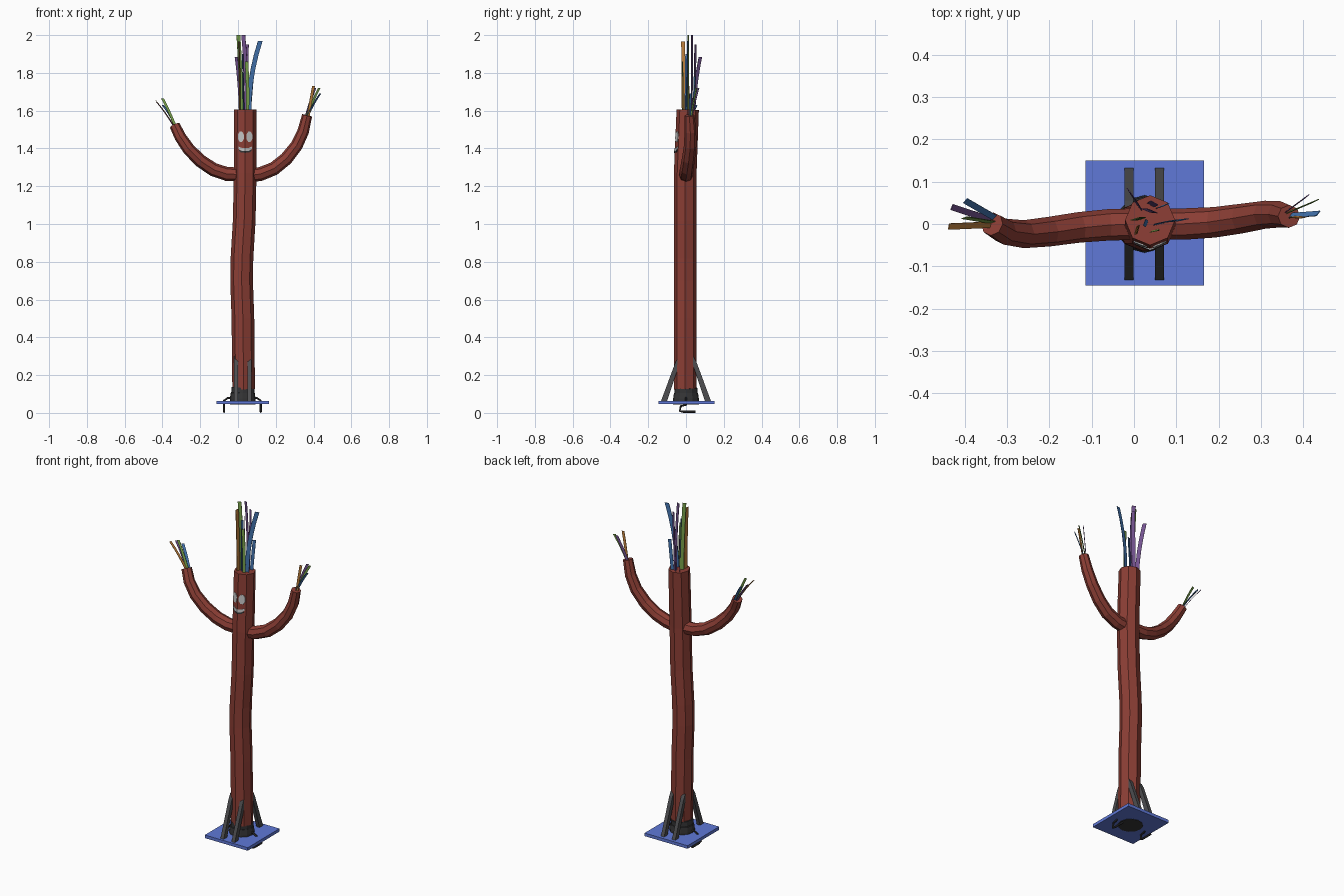
import bpy, bmesh, math
from mathutils import Vector

if "Cube" in bpy.data.objects:
    bpy.data.objects.remove(bpy.data.objects["Cube"])


def mat(name, r, g, b):
    m = bpy.data.materials.new(name)
    m.diffuse_color = (r, g, b, 1)
    m.use_nodes = True
    m.node_tree.nodes["Principled BSDF"].inputs["Base Color"].default_value = m.diffuse_color
    return m


RED = mat("red fabric", 0.26, 0.048, 0.035)
BLUE = mat("base blue", 0.115, 0.19, 0.68)
GREY = mat("strut grey", 0.075, 0.075, 0.08)
DARK = mat("fan dark grey", 0.035, 0.035, 0.037)
WHITE = mat("face white", 0.55, 0.55, 0.55)
GREEN = mat("streamer green", 0.19, 0.36, 0.07)
PURPLE = mat("streamer purple", 0.17, 0.085, 0.27)
SKY = mat("streamer blue", 0.055, 0.17, 0.42)
ORANGE = mat("streamer orange", 0.50, 0.21, 0.045)


def make(name, verts, faces, m):
    me = bpy.data.meshes.new(name)
    me.from_pydata([tuple(v) for v in verts], [], faces)
    bm = bmesh.new()
    bm.from_mesh(me)
    bmesh.ops.recalc_face_normals(bm, faces=bm.faces)
    bm.to_mesh(me)
    bm.free()
    me.materials.append(m)
    ob = bpy.data.objects.new(name, me)
    bpy.context.collection.objects.link(ob)
    return ob


def tube(name, path, radii, m, sides=8, ref=(0, -1, 0)):
    """Capped faceted tube along a path; a vertex line points along ref."""
    pts = [Vector(p) for p in path]
    n = len(pts)
    verts, faces = [], []
    for i, p in enumerate(pts):
        t = Vector()
        if i > 0:
            t += (p - pts[i - 1]).normalized()
        if i < n - 1:
            t += (pts[i + 1] - p).normalized()
        t.normalize()
        u = Vector(ref)
        u = (u - t * u.dot(t)).normalized()
        v = t.cross(u)
        for k in range(sides):
            a = 2 * math.pi * k / sides
            verts.append(p + (u * math.cos(a) + v * math.sin(a)) * radii[i])
    for i in range(n - 1):
        for k in range(sides):
            a, b = i * sides + k, i * sides + (k + 1) % sides
            faces.append((a, b, b + sides, a + sides))
    faces.append(tuple(range(sides)))
    faces.append(tuple(range((n - 1) * sides, n * sides)))
    return make(name, verts, faces, m)


def box(name, lo, hi, m):
    (x0, y0, z0), (x1, y1, z1) = lo, hi
    prism(name, [(x0, y0, z0), (x1, y0, z0), (x1, y1, z0), (x0, y1, z0)], (0, 0, z1 - z0), m)


def prism(name, outline, offset, m):
    n = len(outline)
    a = [Vector(p) for p in outline]
    b = [p + Vector(offset) for p in a]
    faces = [tuple(range(n)), tuple(range(n, 2 * n))]
    faces += [(i, (i + 1) % n, n + (i + 1) % n, n + i) for i in range(n)]
    return make(name, a + b, faces, m)


def ribbon(name, base, tip, bend, angle, width, m, steps=5):
    """Thin curved strip; bend moves the middle point, angle turns its width."""
    p0, p2 = Vector(base), Vector(tip)
    p1 = (p0 + p2) / 2 + Vector(bend)
    side = Vector((math.cos(angle), math.sin(angle), 0)) * width / 2
    thick = Vector((-math.sin(angle), math.cos(angle), 0)) * 0.001
    verts, faces = [], []
    for i in range(steps + 1):
        t = i / steps
        c = p0 * (1 - t) ** 2 + p1 * 2 * t * (1 - t) + p2 * t * t
        verts += [c - side - thick, c + side - thick, c + side + thick, c - side + thick]
    for i in range(steps):
        for k in range(4):
            a, b = i * 4 + k, i * 4 + (k + 1) % 4
            faces.append((a, b, b + 4, a + 4))
    faces += [(0, 1, 2, 3), tuple(range(steps * 4, steps * 4 + 4))]
    make(name, verts, faces, m)


# Wavy body
body = [(0.030, -0.004, 0.125), (0.028, -0.004, 0.30), (0.026, -0.004, 0.50),
        (0.019, -0.004, 0.70), (0.021, -0.004, 0.82), (0.033, -0.004, 1.02),
        (0.038, -0.004, 1.27), (0.038, 0.009, 1.605)]
tube("body", body, [0.06] * 7 + [0.059], RED)

# Raised arms
tube("left_arm", [(0.02, 0.0, 1.262), (-0.06, -0.002, 1.265), (-0.13, -0.008, 1.288),
                  (-0.20, -0.018, 1.335), (-0.26, -0.024, 1.395), (-0.305, -0.018, 1.46),
                  (-0.335, 0.0, 1.522)],
     [0.037, 0.037, 0.036, 0.035, 0.033, 0.031, 0.028], RED)
tube("right_arm", [(0.05, 0.0, 1.255), (0.12, 0.0, 1.265), (0.19, 0.004, 1.293),
                   (0.255, 0.013, 1.345), (0.31, 0.022, 1.415), (0.345, 0.023, 1.49),
                   (0.366, 0.018, 1.575)],
     [0.037, 0.037, 0.036, 0.035, 0.033, 0.031, 0.027], RED)


# Face plates lie on the two facets either side of the front edge
def face_point(dx, z):
    t = (z - 1.27) / 0.335
    return (0.038 + dx, -0.004 + 0.013 * t - 0.06 + 0.414 * abs(dx) - 0.003, z)


for s, side in ((-1, "left"), (1, "right")):
    eye = [(s * (0.0225 + 0.0175 * math.cos(a)), 1.462 + 0.029 * math.sin(a))
           for a in [2 * math.pi * (k + 0.5) / 8 for k in range(8)]]
    prism(side + "_eye", [face_point(*p) for p in eye], (0, 0.005, 0), WHITE)
    mouth = [(0, 1.386), (s * 0.022, 1.388), (s * 0.036, 1.398), (s * 0.036, 1.410),
             (s * 0.018, 1.403), (0, 1.401)]
    prism(side + "_mouth", [face_point(*p) for p in mouth], (0, 0.005, 0), WHITE)
    lip = [(0, 1.377), (s * 0.022, 1.378), (s * 0.033, 1.388), (s * 0.034, 1.395),
           (s * 0.022, 1.388), (0, 1.386)]
    prism(side + "_lip", [face_point(*p) for p in lip], (0, 0.005, 0), DARK)

# Base plate and blower
box("base_plate", (-0.115, -0.145, 0.046), (0.165, 0.15, 0.064), BLUE)
tube("blower", [(0.025, 0, 0.044), (0.025, 0, 0.075), (0.025, 0, 0.105), (0.025, 0, 0.106),
                (0.027, 0, 0.132)], [0.068, 0.068, 0.064, 0.061, 0.061], DARK, 12)

# Slanted struts, two in front and two behind
for s, side in ((-1, "front"), (1, "back")):
    for x, lr in ((-0.022, "left"), (0.05, "right")):
        prism(f"{side}_{lr}_strut",
              [(x, s * 0.132, 0.064), (x, s * 0.100, 0.064), (x, s * 0.038, 0.25),
               (x, s * 0.038, 0.30), (x, s * 0.055, 0.27)], (0.021, 0, 0), GREY)

# Cables from the blower that bend under the plate
for s, side in ((-1, "left"), (1, "right")):
    x = 0.023 + s * 0.097
    tube(side + "_cable", [(0.023 + s * 0.05, 0, 0.08), (x - s * 0.02, 0, 0.079),
                           (x, 0, 0.065), (x, 0, 0.042), (x, -0.028, 0.036),
                           (x, -0.033, 0.010), (x, -0.015, 0.006), (x, 0.05, 0.006)],
         [0.006] * 8, DARK, 6, (1, 0.9, 1.3))

# Streamers on the head: base xy, tip, bend, width angle, width, colour
head = [((0.018, 0.012), (0.002, 0.012, 2.0), (0.005, 0, 0), 0.3, 0.021, GREEN),
        ((0.045, 0.030), (0.028, 0.032, 2.0), (0.01, 0, 0), -0.4, 0.022, PURPLE),
        ((0.058, 0.000), (0.118, 0.010, 1.97), (-0.03, 0, 0), 0.2, 0.025, SKY),
        ((0.010, -0.012), (0.004, -0.015, 1.965), (0.004, 0, 0), 1.3, 0.021, ORANGE),
        ((0.050, -0.015), (0.045, -0.018, 1.86), (0.006, 0, 0), 0.2, 0.018, GREEN),
        ((0.012, 0.040), (-0.010, 0.076, 1.885), (0.008, -0.01, 0), -0.9, 0.022, PURPLE),
        ((0.040, 0.045), (0.048, 0.050, 1.95), (0, 0, 0), -0.5, 0.020, PURPLE),
        ((0.060, 0.040), (0.075, 0.045, 1.78), (0, 0, 0), 0.4, 0.018, SKY),
        ((0.030, 0.000), (0.025, 0.004, 1.90), (0, 0, 0), 1.2, 0.016, SKY)]
for i, (b, tip, bend, ang, w, m) in enumerate(head):
    ribbon(f"head_streamer_{i + 1}", (*b, 1.60), tip, bend, ang, w, m)

# Streamers on the arm ends: tip, width angle, colour
hands = {"left": ((-0.333, 0.0, 1.515), [((-0.430, 0.040, 1.645), 1.2, PURPLE),
                                         ((-0.437, -0.006, 1.655), 1.4, ORANGE),
                                         ((-0.400, 0.015, 1.665), 0.3, GREEN),
                                         ((-0.398, 0.055, 1.63), 0.8, SKY)]),
         "right": ((0.366, 0.018, 1.570), [((0.408, 0.065, 1.72), 0.7, PURPLE),
                                           ((0.430, 0.055, 1.72), 0.5, GREEN),
                                           ((0.435, 0.025, 1.69), 0.9, SKY),
                                           ((0.400, 0.015, 1.73), 0.2, ORANGE)])}
for side, (base, tips) in hands.items():
    for i, (tip, ang, m) in enumerate(tips):
        off = Vector((0.004 * (i - 1.5), (tip[1] - base[1]) * 0.25, 0))
        ribbon(f"{side}_hand_streamer_{i + 1}", Vector(base) + off, tip,
               (0, 0, 0.012), ang, 0.015, m, 4)
